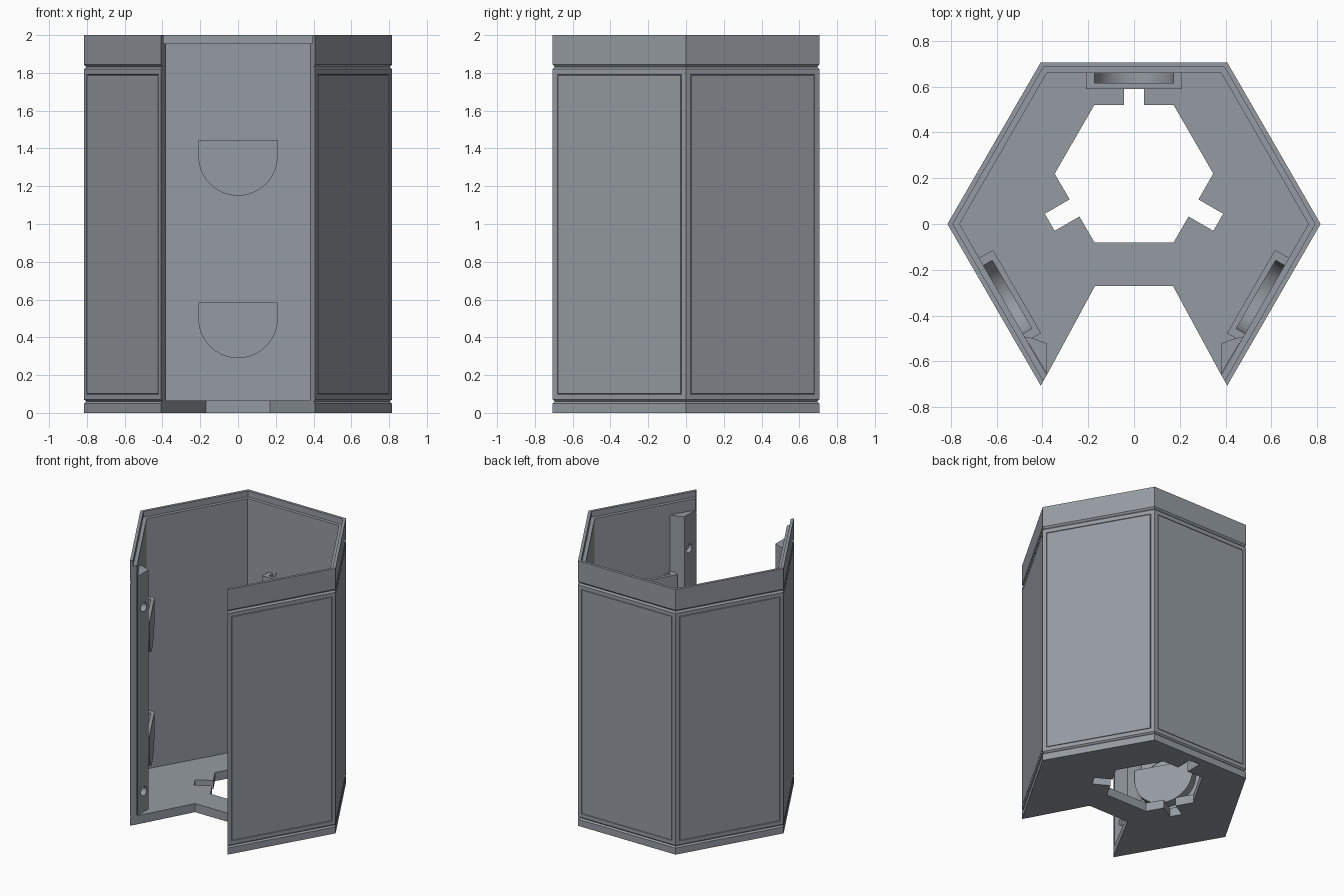
import bpy, bmesh, math
from mathutils import Matrix, Vector

if "Cube" in bpy.data.objects:
    bpy.data.objects.remove(bpy.data.objects["Cube"])

R_OUT, R_LIP, R_IN, APOTHEM = 0.815, 0.791, 0.762, 0.66
FLOOR = 0.065

grey = bpy.data.materials.new("cool_grey")
grey.diffuse_color = (0.30, 0.33, 0.36, 1)
grey.use_nodes = True
grey.node_tree.nodes["Principled BSDF"].inputs["Base Color"].default_value = grey.diffuse_color


def finish(bm, name, smooth=False):
    bmesh.ops.recalc_face_normals(bm, faces=bm.faces[:])
    me = bpy.data.meshes.new(name)
    bm.to_mesh(me)
    bm.free()
    me.materials.append(grey)
    ob = bpy.data.objects.new(name, me)
    bpy.context.collection.objects.link(ob)
    bpy.ops.object.select_all(action='DESELECT')
    ob.select_set(True)
    bpy.context.view_layer.objects.active = ob
    if smooth:
        bpy.ops.object.shade_smooth_by_angle(angle=math.radians(30))
    return ob


def add_prism(bm, loops, low, high, matrix=Matrix()):
    """Extrude outlines (first the outside, then holes) along local z."""
    edges = []
    for pts in loops:
        vs = [bm.verts.new(matrix @ Vector((x, y, low))) for x, y in pts]
        edges += [bm.edges.new((vs[i - 1], vs[i])) for i in range(len(vs))]
    faces = [g for g in bmesh.ops.triangle_fill(bm, edges=edges, use_beauty=True)["geom"]
             if isinstance(g, bmesh.types.BMFace)]
    new = bmesh.ops.extrude_face_region(bm, geom=faces, use_keep_orig=True)["geom"]
    shift = matrix.to_3x3() @ Vector((0, 0, high - low))
    bmesh.ops.translate(bm, vec=shift, verts=[g for g in new if isinstance(g, bmesh.types.BMVert)])


def cut(target, cutter):
    mod = target.modifiers.new("cut", 'BOOLEAN')
    mod.operation, mod.solver, mod.object = 'DIFFERENCE', 'EXACT', cutter
    bpy.context.view_layer.objects.active = target
    bpy.ops.object.modifier_apply(modifier=mod.name)
    bpy.data.objects.remove(cutter)


def arc(r, start, end, n):
    return [(r * math.cos(math.radians(start + (end - start) * i / n)),
             r * math.sin(math.radians(start + (end - start) * i / n))) for i in range(n + 1)]


def wall_frame(angle, z):
    """Local x along the wall, y up, z outward, for the wall facing this angle."""
    a = math.radians(angle)
    out, up = Vector((math.cos(a), math.sin(a), 0)), Vector((0, 0, 1))
    m = Matrix((up.cross(out), up, out)).transposed().to_4x4()
    m.translation = (0, 0, z)
    return m


# Five-sided shell: wall section with V grooves and a stepped rim, swept round a hexagon
section = [(R_OUT, 0), (R_OUT, 0.05), (0.803, 0.06), (R_OUT, 0.07), (R_OUT, 1.82),
           (0.803, 1.832), (R_OUT, 1.844), (R_OUT, 2), (R_LIP, 2), (R_LIP, 1.955),
           (R_IN, 1.955), (R_IN, 0)]
bm = bmesh.new()
rings = []
for k in range(6):
    a = math.radians(-60 + 60 * k)
    rings.append([bm.verts.new((r * math.cos(a), r * math.sin(a), z)) for r, z in section])
panels = []
for a, b in zip(rings, rings[1:]):
    for i in range(len(section)):
        j = (i + 1) % len(section)
        f = bm.faces.new((a[i], b[i], b[j], a[j]))
        if i == 3:
            panels.append(f)
bm.faces.new(rings[0])
bm.faces.new(rings[-1])
bmesh.ops.recalc_face_normals(bm, faces=bm.faces[:])
# Engraved outline on each outer panel
for thick, depth in ((0.04, 0), (0.003, -0.006), (0.003, 0.006)):
    bmesh.ops.inset_individual(bm, faces=panels, thickness=thick, depth=depth)
shell = finish(bm, "shell")

# Shallow round recesses behind the holders
holders = [(angle, z) for angle in (90, -30, 210) for z in (0.5, 1.36)]
bm = bmesh.new()
for angle, z in holders:
    add_prism(bm, [arc(0.17, 0, 360, 48)[:-1]], APOTHEM - 0.02, APOTHEM + 0.005,
              wall_frame(angle, z))
cut(shell, finish(bm, "recess_cutter"))

# Floor with a hexagonal opening, three notches and an open front
outline = [(R_IN * math.cos(math.radians(a)), R_IN * math.sin(math.radians(a)))
           for a in range(-60, 241, 60)] + [(-0.17, -0.27), (0.17, -0.27)]
opening = []
for k in range(6):
    n = math.radians(-30 + 60 * k)

    def at(d, s):
        return (d * math.cos(n) - s * math.sin(n), 0.22 + d * math.sin(n) + s * math.cos(n))
    opening.append(at(0.30, -0.173))
    if k % 2 == 0:
        opening += [at(0.30, -0.043), at(0.425, -0.043), at(0.425, 0.043), at(0.30, 0.043)]
bm = bmesh.new()
add_prism(bm, [outline, opening], 0, FLOOR)
finish(bm, "floor")

# Half-round holders: a front plate and a U-shaped rim, open at the top
TOP = 0.085
outer = [(-0.21, TOP)] + arc(0.21, 180, 360, 32) + [(0.21, TOP)]
inner = [(0.172, TOP)] + arc(0.172, 360, 180, 32) + [(-0.172, TOP)]
for angle, z in holders:
    bm = bmesh.new()
    m = wall_frame(angle, z)
    add_prism(bm, [outer], 0.59, 0.615, m)
    add_prism(bm, [outer + inner], 0.615, APOTHEM, m)
    bmesh.ops.remove_doubles(bm, verts=bm.verts[:], dist=1e-5)
    finish(bm, "holder", True)

# Mounting tabs with screw holes beside the open front
for side in (-1, 1):
    bm = bmesh.new()
    pts = [(0.38, -0.655), (0.38, -0.522), (0.44, -0.50), (0.478, -0.492)]
    add_prism(bm, [[(side * x, y) for x, y in pts]], FLOOR, 1.87)
    tab = finish(bm, "mounting_tab")
    bm = bmesh.new()
    for z in (0.22, 1.61):
        bmesh.ops.create_cone(bm, cap_ends=True, segments=24, radius1=0.033, radius2=0.033,
                              depth=0.08, matrix=Matrix.Translation((side * 0.38, -0.58, z))
                              @ Matrix.Rotation(math.pi / 2, 4, 'Y'))
    cut(tab, finish(bm, "hole_cutter"))
